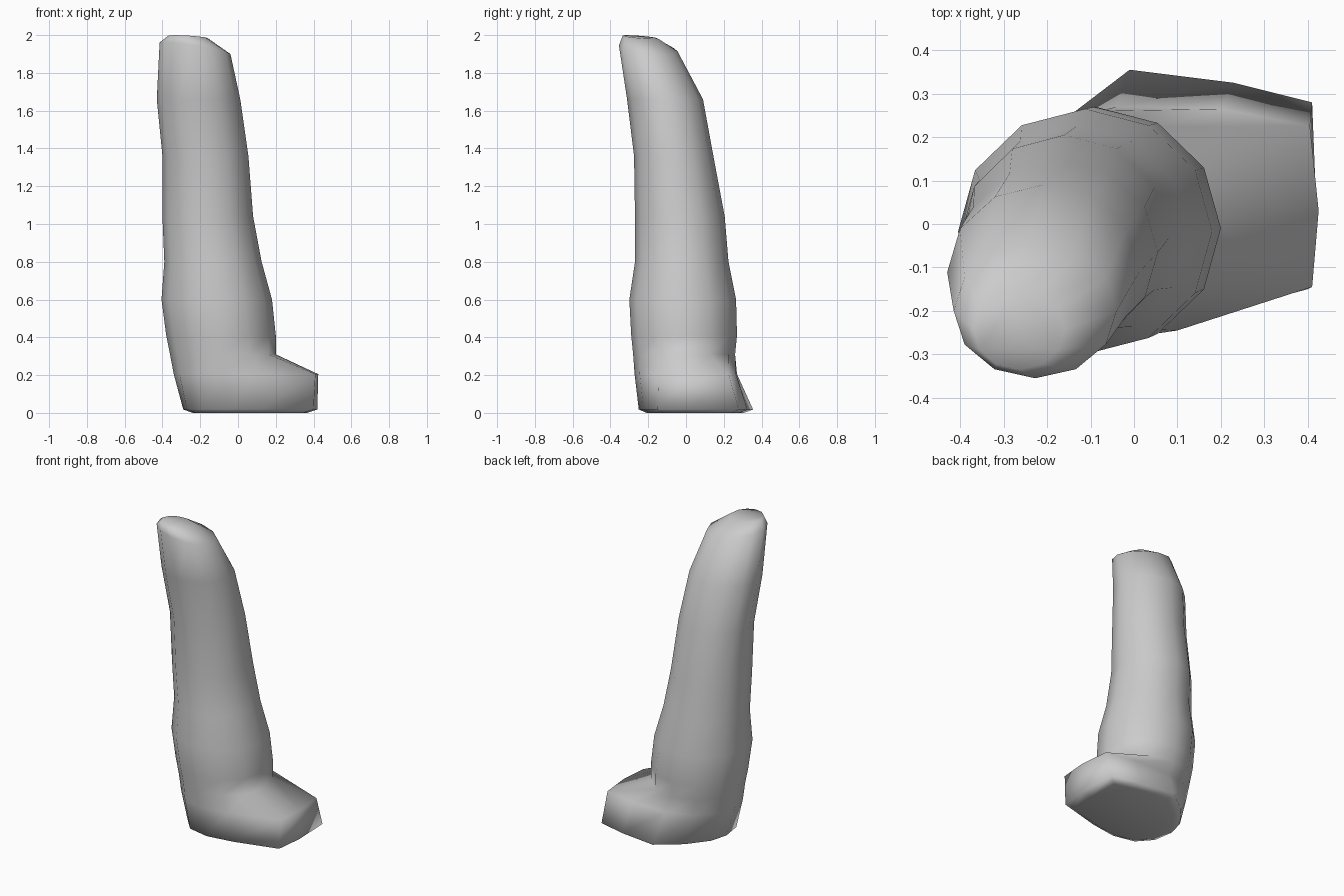
import bpy, bmesh, math

if "Cube" in bpy.data.objects:
    bpy.data.objects.remove(bpy.data.objects["Cube"])

N = 12

def oval(x0, x1, y0, y1, z, tx=0.0, ty=0.0):
    """Twelve-sided oval ring filling the given x/y limits, optionally tilted."""
    cx, cy, rx, ry = (x0 + x1) / 2, (y0 + y1) / 2, (x1 - x0) / 2, (y1 - y0) / 2
    ring = []
    for i in range(N):
        a = 2 * math.pi * i / N
        dx, dy = rx * math.cos(a), ry * math.sin(a)
        ring.append((cx + dx, cy + dy, z + tx * dx + ty * dy))
    return ring

# Foot outlines: sole edge and upper edge
sole = [(.42, .03), (.41, .28), (.23, .325), (-.01, .355), (-.16, .24), (-.26, .11),
        (-.29, 0), (-.27, -.13), (-.19, -.22), (-.05, -.25), (.12, -.225), (.40, -.15)]
upper = [(.425, .03), (.405, .225), (.2, .265), (-.04, .27), (-.2, .21), (-.31, .11),
         (-.34, -.02), (-.31, -.14), (-.22, -.23), (-.08, -.272), (.10, -.245), (.41, -.145)]

rings = [
    [(.05 + (x - .05) * .85, .03 + (y - .03) * .85, 0) for x, y in sole],
    [(x, y, .018) for x, y in sole],
    [(x, y, .205) for x, y in upper],
]

# Leg sections: x min, x max, y min, y max, height
for s in [(-.36, .20, -.28, .26, .31), (-.38, .20, -.29, .27, .41),
          (-.405, .18, -.30, .265, .60), (-.39, .125, -.27, .225, .80),
          (-.40, .08, -.27, .205, 1.04), (-.40, .055, -.275, .145, 1.36),
          (-.43, .012, -.312, .09, 1.66)]:
    rings.append(oval(*s))

# Slanted rounded top
rings.append(oval(-.415, -.04, -.355, -.045, 1.93, -.16, -.1))
rings.append(oval(-.37, -.16, -.335, -.15, 1.99, -.06, -.08))

bm = bmesh.new()
loops = [[bm.verts.new(p) for p in r] for r in rings]
for a, b in zip(loops, loops[1:]):
    for i in range(N):
        j = (i + 1) % N
        bm.faces.new((a[i], a[j], b[j], b[i]))
bm.faces.new(loops[0][::-1])
bm.faces.new(loops[-1])
bmesh.ops.recalc_face_normals(bm, faces=bm.faces)
for f in bm.faces:
    f.smooth = True

mesh = bpy.data.meshes.new("leg_with_foot")
bm.to_mesh(mesh)
bm.free()
bpy.context.collection.objects.link(bpy.data.objects.new("leg_with_foot", mesh))
